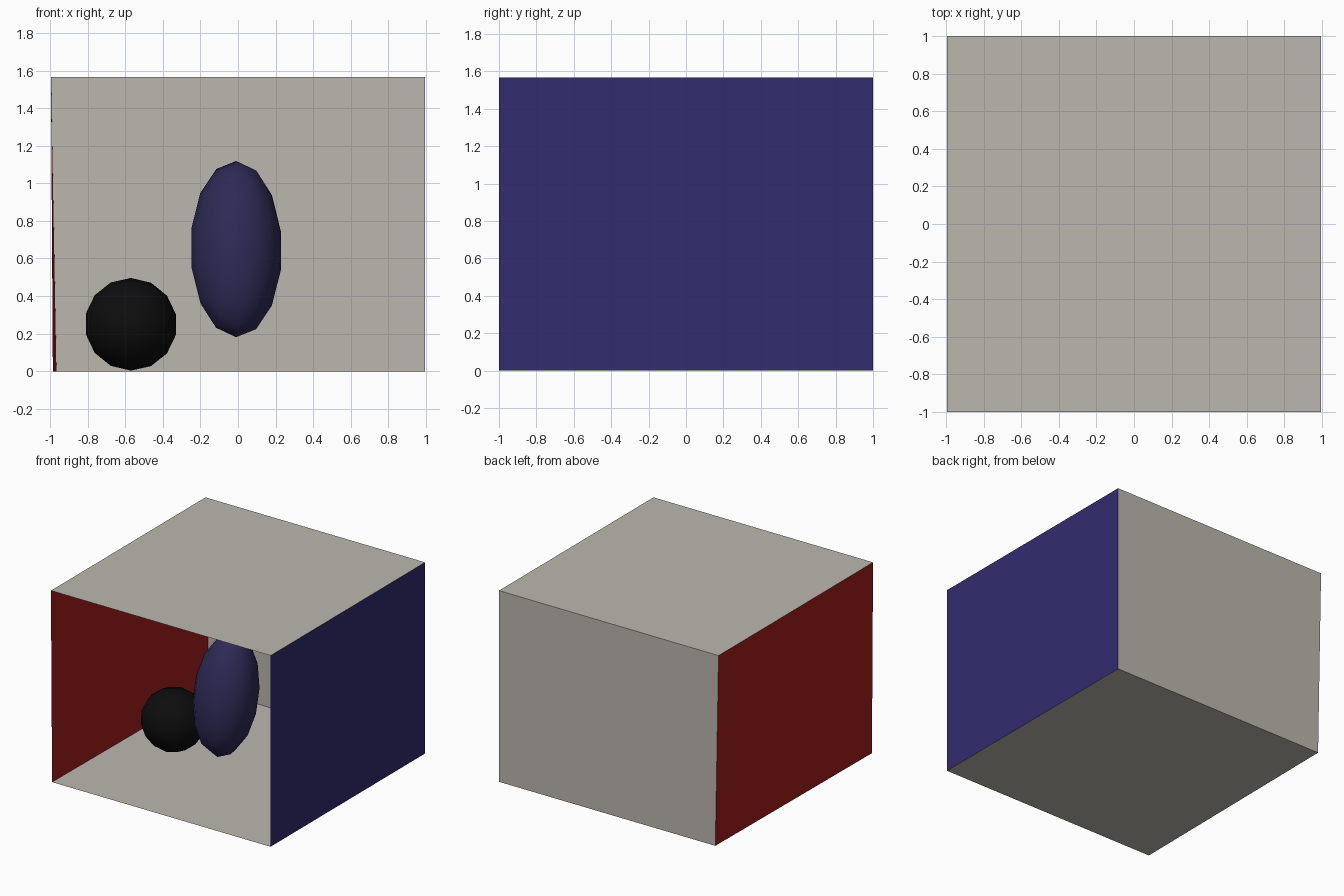
import bpy
from mathutils import Matrix

if "Cube" in bpy.data.objects:
    bpy.data.objects.remove(bpy.data.objects["Cube"])


def material(name, rgb):
    m = bpy.data.materials.new(name)
    m.diffuse_color = (*rgb, 1)
    m.use_nodes = True
    m.node_tree.nodes["Principled BSDF"].inputs["Base Color"].default_value = m.diffuse_color
    return m


STONE = material("stone", (0.50, 0.475, 0.43))
RED = material("red", (0.37, 0.0116, 0.0116))
BLUE = material("blue", (0.032, 0.025, 0.153))
DUSK = material("dusky_blue", (0.027, 0.022, 0.09))
BLACK = material("black", (0.004, 0.004, 0.004))


def panel(name, corners, mat):
    mesh = bpy.data.meshes.new(name)
    mesh.from_pydata(corners, [], [(0, 1, 2, 3)])
    mesh.materials.append(mat)
    bpy.context.collection.objects.link(bpy.data.objects.new(name, mesh))


def ball(name, loc, size, tilt, mat):
    bpy.ops.mesh.primitive_uv_sphere_add(segments=14, ring_count=8, radius=1)
    ob = bpy.context.object
    ob.name = name
    # turn the poles towards the front, then stretch and tilt
    ob.data.transform(Matrix.Rotation(1.5, 4, 'X') @ Matrix.Rotation(0.1, 4, 'Y'))
    ob.scale = size
    ob.rotation_euler = tilt
    ob.location = loc
    ob.data.materials.append(mat)
    bpy.ops.object.shade_smooth()


# Room corners: the left wall leans slightly outward
W, H = 0.995, 1.566
fl, bl = (-0.985, -1, 0), (-0.966, 1, 0)
fr, br = (W, -1, 0), (W, 1, 0)
tfl, tbl = (-W, -1, H), (-W, 1, H)
tfr, tbr = (W, -1, H), (W, 1, H)

# Open-fronted room
panel("floor", [fl, fr, br, bl], STONE)
panel("ceiling", [tfl, tbl, tbr, tfr], STONE)
panel("back_wall", [bl, br, tbr, tbl], STONE)
panel("left_wall", [fl, bl, tbl, tfl], RED)
panel("right_wall", [fr, tfr, tbr, br], BLUE)

# Objects inside
ball("black_ball", (-0.57, -0.02, 0.25), (0.247,) * 3, (0, 0, 0), BLACK)
ball("blue_ellipsoid", (-0.01, -0.14, 0.65), (0.245, 0.245, 0.483), (-0.2, 0, 0), DUSK)
